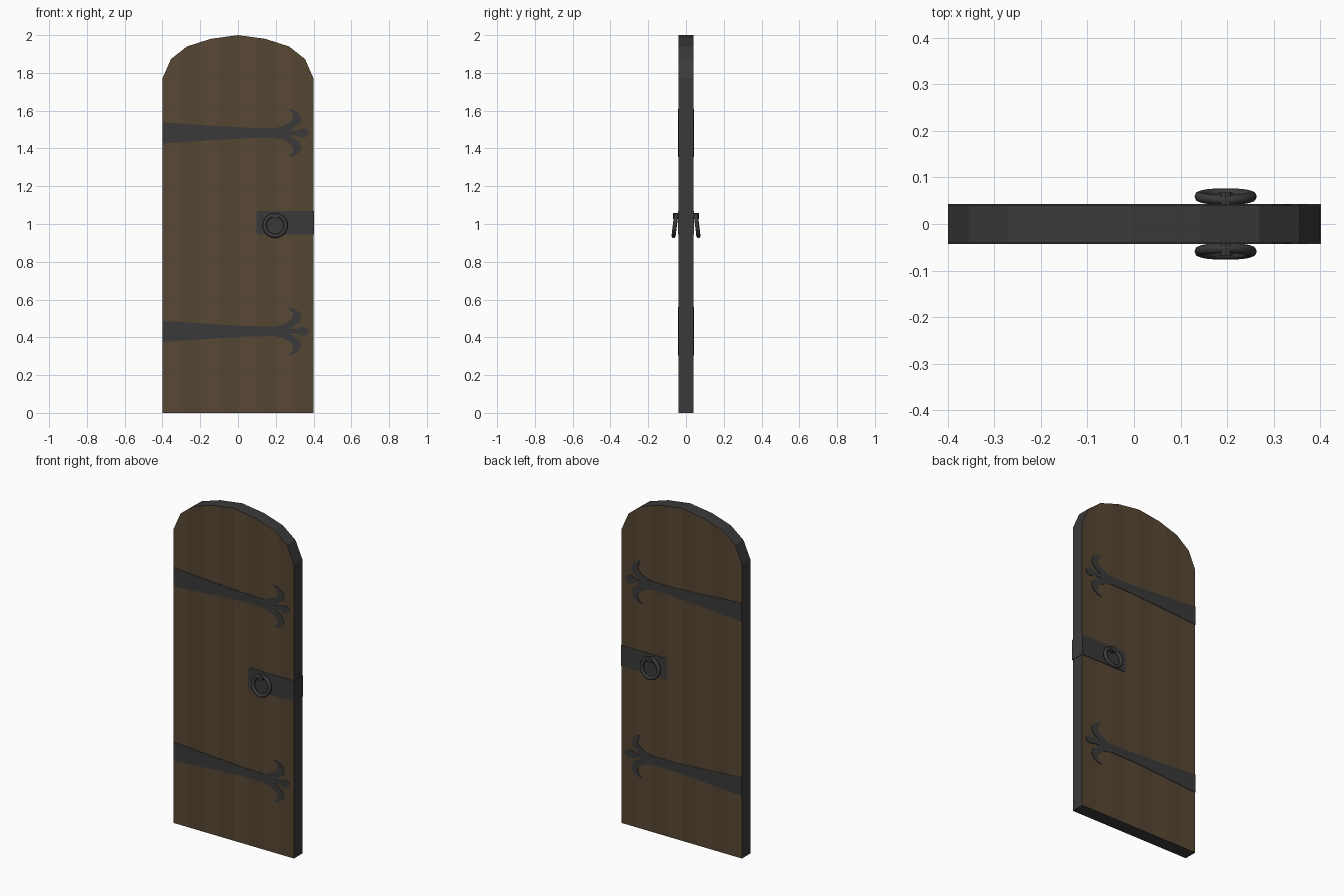
import bpy, bmesh, math
from mathutils import Vector

if "Cube" in bpy.data.objects:
    bpy.data.objects.remove(bpy.data.objects["Cube"])


def material(name, rgb):
    m = bpy.data.materials.new(name)
    m.diffuse_color = (*rgb, 1)
    m.use_nodes = True
    m.node_tree.nodes["Principled BSDF"].inputs["Base Color"].default_value = m.diffuse_color
    return m


iron = material("iron", (0.042, 0.042, 0.042))
wood_a = material("wood_light", (0.100, 0.066, 0.035))
wood_b = material("wood_dark", (0.088, 0.058, 0.031))


def slab(name, outline, y0, y1, mats, cuts=()):
    """Extrude an x-z outline from y0 to y1, optionally scored at x = cuts."""
    bm = bmesh.new()
    face = bm.faces.new([bm.verts.new((x, y0, z)) for x, z in outline])
    ext = bmesh.ops.extrude_face_region(bm, geom=[face], use_keep_orig=True)
    moved = [v for v in ext["geom"] if isinstance(v, bmesh.types.BMVert)]
    bmesh.ops.translate(bm, verts=moved, vec=(0, y1 - y0, 0))
    for x in cuts:
        bmesh.ops.bisect_plane(bm, geom=bm.verts[:] + bm.edges[:] + bm.faces[:],
                               plane_co=(x, 0, 0), plane_no=(1, 0, 0))
    bmesh.ops.recalc_face_normals(bm, faces=bm.faces)
    if len(mats) > 1:  # wood on the broad faces, iron around the rim
        for f in bm.faces:
            if abs(f.normal.y) > 0.9:
                f.material_index = 1 + int((f.calc_center_median().x + 0.4) / 0.1) % 2
    me = bpy.data.meshes.new(name)
    bm.to_mesh(me)
    bm.free()
    for m in mats:
        me.materials.append(m)
    ob = bpy.data.objects.new(name, me)
    bpy.context.collection.objects.link(ob)
    return ob


# Arched door leaf with planks
arch = [(0.4, 1.77), (0.355, 1.873), (0.27, 1.94), (0.145, 1.98)]
outline = [(-0.4, 0), (0.4, 0)] + arch + [(0, 2)] + [(-x, z) for x, z in reversed(arch)]
slab("door_leaf", outline, -0.04, 0.04, [iron, wood_a, wood_b],
     [-0.3 + 0.1 * i for i in range(7)])

# Upper half of the strap hinge with its three-lobed tip
half = [(-0.4, 0.056), (-0.25, 0.046), (-0.1, 0.036), (0.05, 0.028), (0.19, 0.025),
        (0.23, 0.034), (0.265, 0.05), (0.288, 0.07), (0.293, 0.09), (0.285, 0.107),
        (0.265, 0.128), (0.295, 0.122), (0.322, 0.103), (0.336, 0.075), (0.326, 0.05),
        (0.30, 0.028), (0.275, 0.014), (0.305, 0.012), (0.33, 0.022), (0.355, 0.023),
        (0.372, 0.011)]
strap = half + [(x, -z) for x, z in reversed(half)]

for side, s in (("front", -1), ("back", 1)):
    # Strap hinges
    for level, zc in (("lower", 0.432), ("upper", 1.482)):
        slab(f"{side}_{level}_strap_hinge", [(x, z + zc) for x, z in strap],
             s * 0.0395, s * 0.0425, [iron])

    # Ring handle, leaning out at the bottom
    bm = bmesh.new()
    n, k, R, r, lean = 24, 8, 0.056, 0.011, math.radians(7)
    rows = []
    for i in range(n):
        a = math.tau * i / n
        row = []
        for j in range(k):
            b = math.tau * j / k
            d, h = R + r * math.cos(b), r * math.sin(b)
            u = d * math.sin(a)
            y = 0.059 - u * math.sin(lean) + h * math.cos(lean)
            z = 0.992 + u * math.cos(lean) + h * math.sin(lean)
            row.append(bm.verts.new((0.197 + d * math.cos(a), s * y, z)))
        rows.append(row)
    for i in range(n):
        p, q = rows[i], rows[(i + 1) % n]
        for j in range(k):
            bm.faces.new((p[j], q[j], q[(j + 1) % k], p[(j + 1) % k]))
    bmesh.ops.recalc_face_normals(bm, faces=bm.faces)
    me = bpy.data.meshes.new("ring")
    bm.to_mesh(me)
    bm.free()
    me.materials.append(iron)
    me.shade_smooth()
    ring = bpy.data.objects.new(f"{side}_ring_handle", me)
    bpy.context.collection.objects.link(ring)

    # Post that holds the ring
    bpy.ops.mesh.primitive_cylinder_add(vertices=10, radius=0.016, depth=0.028,
                                        location=(0.197, s * 0.054, 1.042),
                                        rotation=(math.pi / 2, 0, 0))
    post = bpy.context.object
    post.name = f"{side}_ring_post"
    post.data.materials.append(iron)

# Latch plate wrapping the free edge
slab("latch_plate", [(0.097, 0.944), (0.402, 0.944), (0.402, 1.07), (0.097, 1.07)],
     -0.0425, 0.0425, [iron])
